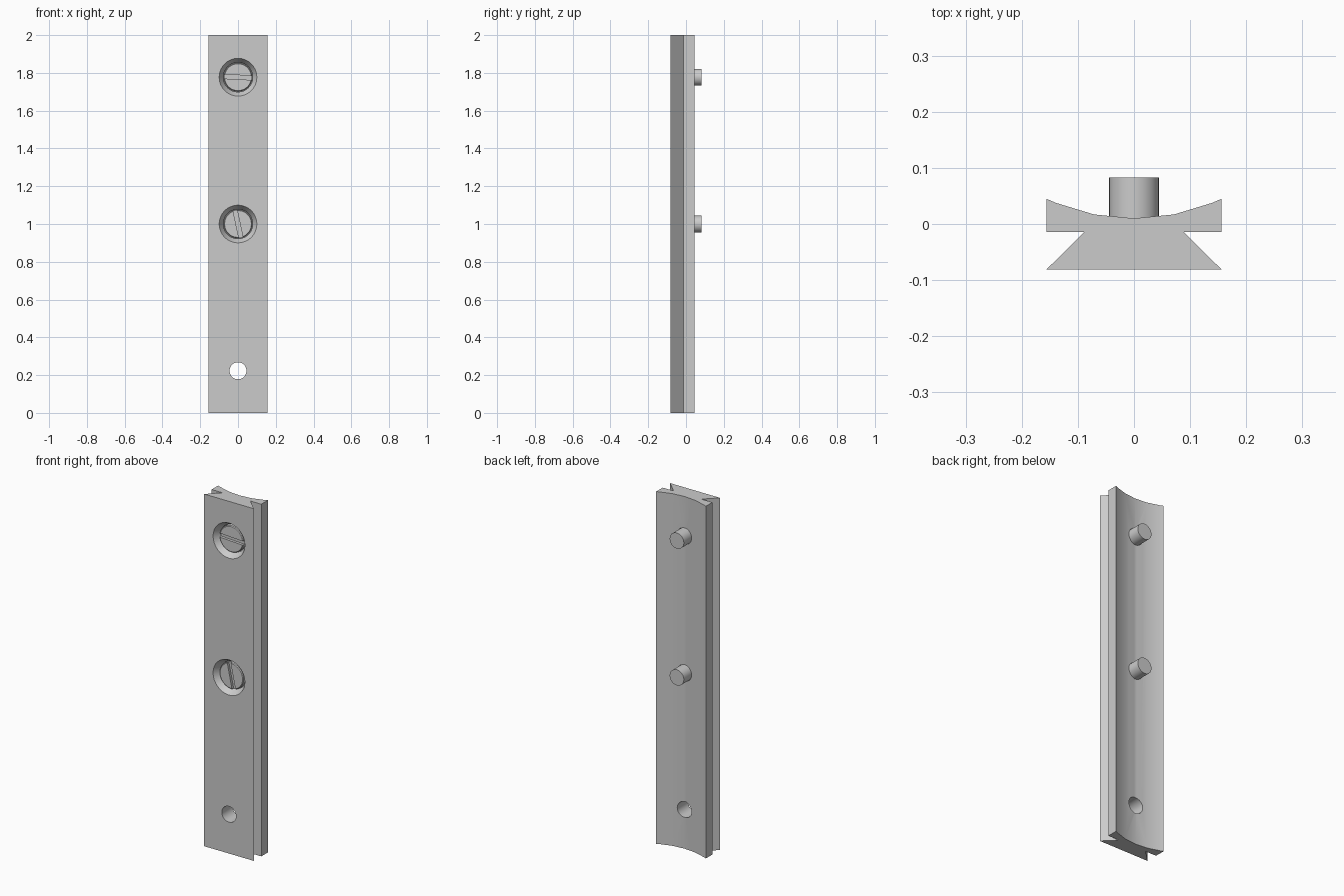
import bpy, bmesh, math
from mathutils import Matrix

if "Cube" in bpy.data.objects:
    bpy.data.objects.remove(bpy.data.objects["Cube"])

FRONT, BACK = -0.081, 0.083
HALF = 0.156
HOLES = (0.223, 1.0, 1.777)


def make(name, bm):
    bmesh.ops.recalc_face_normals(bm, faces=bm.faces)
    me = bpy.data.meshes.new(name)
    bm.to_mesh(me)
    bm.free()
    ob = bpy.data.objects.new(name, me)
    bpy.context.collection.objects.link(ob)
    return ob


def lathe(name, profile, z, n=32):
    """Capped solid turned about the y axis from (radius, y) pairs."""
    bm = bmesh.new()
    rings = [[bm.verts.new((r * math.cos(2 * math.pi * i / n), y,
                            z + r * math.sin(2 * math.pi * i / n)))
              for i in range(n)] for r, y in profile]
    for a, b in zip(rings, rings[1:]):
        for i in range(n):
            j = (i + 1) % n
            bm.faces.new((a[i], a[j], b[j], b[i]))
    bm.faces.new(rings[0])
    bm.faces.new(rings[-1])
    return make(name, bm)


def cut(ob, cutter):
    mod = ob.modifiers.new("cut", 'BOOLEAN')
    mod.operation, mod.solver, mod.object = 'DIFFERENCE', 'EXACT', cutter
    bpy.context.view_layer.objects.active = ob
    bpy.ops.object.modifier_apply(modifier=mod.name)
    bpy.data.objects.remove(cutter)


def smooth(ob):
    bpy.ops.object.select_all(action='DESELECT')
    ob.select_set(True)
    bpy.context.view_layer.objects.active = ob
    bpy.ops.object.shade_smooth_by_angle(angle=math.radians(30))


# Dovetail rail with a concave back, extruded upward
R = 0.365
arc = [(R * math.sin(math.radians(11.25 * k)),
        0.01 + R * (1 - math.cos(math.radians(11.25 * k)))) for k in (2, 1)]
right = [(HALF, FRONT), (0.088, -0.014), (HALF, -0.014), (HALF, 0.045)] + arc
outline = right + [(0, 0.01)] + [(-x, y) for x, y in reversed(right)]
bm = bmesh.new()
face = bm.faces.new([bm.verts.new((x, y, 0)) for x, y in outline])
ext = bmesh.ops.extrude_face_region(bm, geom=[face])
bmesh.ops.translate(bm, vec=(0, 0, 2),
                    verts=[v for v in ext['geom'] if isinstance(v, bmesh.types.BMVert)])
rail = make("dovetail_rail", bm)

# Plain hole at the bottom, countersunk holes for the two screws
cut(rail, lathe("hole_cutter", [(0.045, -0.2), (0.045, 0.2)], HOLES[0]))
for z in HOLES[1:]:
    cut(rail, lathe("sink_cutter", [(0.1, -0.2), (0.1, FRONT), (0.078, -0.045),
                                    (0.078, -0.03), (0.0455, -0.03), (0.0455, 0.2)], z))
smooth(rail)

# Slotted screws, each slot turned differently
for name, z, turn in (("middle_screw", HOLES[1], 102), ("upper_screw", HOLES[2], -3)):
    screw = lathe(name, [(0.071, -0.06), (0.075, -0.056), (0.075, -0.031),
                         (0.0445, -0.031), (0.0445, BACK)], z)
    bm = bmesh.new()
    bmesh.ops.create_cube(bm, size=1, matrix=Matrix.Translation((0, -0.06, z))
                          @ Matrix.Rotation(math.radians(-turn), 4, 'Y')
                          @ Matrix.Diagonal((0.2, 0.03, 0.022, 1)))
    cut(screw, make("slot_cutter", bm))
    smooth(screw)
